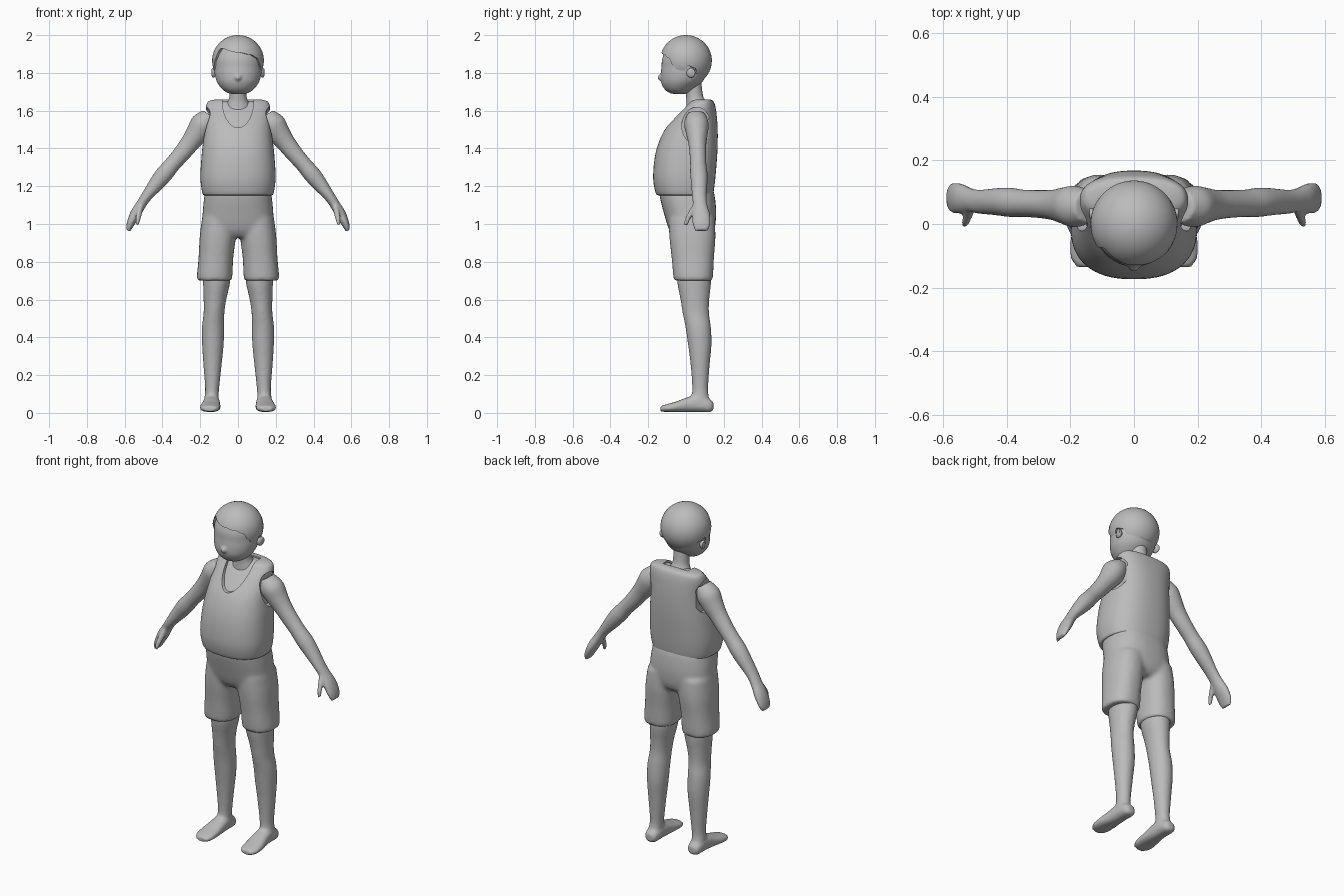
import bpy, bmesh, math
from mathutils import Vector

if "Cube" in bpy.data.objects:
    bpy.data.objects.remove(bpy.data.objects["Cube"])

grey = bpy.data.materials.new("plain grey")
grey.diffuse_color = (0.5, 0.5, 0.5, 1)
grey.use_nodes = True
grey.node_tree.nodes["Principled BSDF"].inputs["Base Color"].default_value = grey.diffuse_color


def smooth_rings(rings, n=4):
    """Catmull-Rom interpolation between cross-sections."""
    out = []
    for i in range(len(rings) - 1):
        p = [Vector(rings[max(0, min(len(rings) - 1, i + k))]) for k in (-1, 0, 1, 2)]
        for s in range(n):
            t = s / n
            out.append(0.5 * (2 * p[1] + (p[2] - p[0]) * t
                              + (2 * p[0] - 5 * p[1] + 4 * p[2] - p[3]) * t * t
                              + (3 * p[1] - p[0] - 3 * p[2] + p[3]) * t ** 3))
    return out + [Vector(rings[-1])]


def loft(bm, rings, u=(1, 0, 0), v=(0, 1, 0), power=2.0, sides=32):
    """Closed tube through rings (x, y, z, radius along u, radius along v)."""
    u, v, loops, e = Vector(u), Vector(v), [], 2 / power
    for r in smooth_rings(rings):
        c, loop = Vector(r[:3]), []
        for k in range(sides):
            a = math.tau * k / sides
            ca, sa = math.cos(a), math.sin(a)
            loop.append(bm.verts.new(c + u * r[3] * math.copysign(abs(ca) ** e, ca)
                                     + v * r[4] * math.copysign(abs(sa) ** e, sa)))
        loops.append(loop)
    for a, b in zip(loops, loops[1:]):
        for k in range(sides):
            j = (k + 1) % sides
            bm.faces.new((a[k], a[j], b[j], b[k]))
    bm.faces.new(loops[0][::-1])
    bm.faces.new(loops[-1])


def finish(name, bm, voxel=0, mirror=False, smooth=6):
    bmesh.ops.recalc_face_normals(bm, faces=bm.faces)
    me = bpy.data.meshes.new(name)
    bm.to_mesh(me)
    bm.free()
    ob = bpy.data.objects.new(name, me)
    bpy.context.collection.objects.link(ob)
    me.materials.append(grey)
    if voxel:
        m = ob.modifiers.new("blend", 'REMESH')
        m.mode, m.voxel_size, m.use_smooth_shade = 'VOXEL', voxel, True
        m = ob.modifiers.new("soften", 'SMOOTH')
        m.iterations = smooth
    if mirror:
        ob.modifiers.new("mirror", 'MIRROR').use_mirror_merge = False
    shade(ob)
    return ob


def shade(ob):
    bpy.ops.object.select_all(action='DESELECT')
    ob.select_set(True)
    bpy.context.view_layer.objects.active = ob
    bpy.ops.object.shade_smooth_by_angle(angle=math.radians(50))


def body_rings(rows, inset=0.0):
    """Rows of (z, half width, front y, back y) to rings."""
    return [(0, (f + b) / 2, z, w - inset, (b - f) / 2 - inset) for z, w, f, b in rows]


# Vest and the chest underneath
VEST = [(1.165, .155, -.13, .12), (1.152, .178, -.148, .138), (1.17, .19, -.162, .146),
        (1.25, .199, -.174, .156), (1.38, .191, -.16, .166), (1.49, .178, -.118, .168),
        (1.57, .173, -.055, .163), (1.62, .17, -.008, .156), (1.65, .155, .022, .145),
        (1.66, .115, .05, .125)]
bm = bmesh.new()
loft(bm, body_rings(VEST), power=2.4, sides=64)
vest = finish("vest", bm)

bm = bmesh.new()
loft(bm, [(x, y, z - .008, min(a, .15), b)
          for x, y, z, a, b in body_rings(VEST[2:], .014)], power=2.4, sides=48)
finish("chest", bm)


def cut(target, name, pts, axis, lo, hi):
    """Cut a prism with the given outline out of the target."""
    bm = bmesh.new()
    place = (lambda p, d: (p[0], d, p[1])) if axis == 'y' else (lambda p, d: (d, p[0], p[1]))
    a, b = ([bm.verts.new(place(p, d)) for p in pts] for d in (lo, hi))
    bm.faces.new(a)
    bm.faces.new(b[::-1])
    for k in range(len(pts)):
        j = (k + 1) % len(pts)
        bm.faces.new((a[k], b[k], b[j], a[j]))
    cutter = finish(name, bm)
    cutter.hide_render = True
    m = target.modifiers.new("cut", 'BOOLEAN')
    m.operation, m.object = 'DIFFERENCE', cutter
    bpy.context.view_layer.objects.active = target
    bpy.ops.object.modifier_apply(modifier=m.name)
    bpy.data.objects.remove(cutter)


# Scooped neckline and armholes
scoop = [(.08 * math.sin(a) * (1 - .12 * math.cos(a)), 1.62 - .11 * math.cos(a))
         for a in (math.radians(-90 + 7.5 * k) for k in range(25))]
cut(vest, "neckline", scoop + [(.085, 1.72), (-.085, 1.72)], 'y', -.3, .1)
hole = [(.055 + .077 * math.cos(math.tau * k / 32), 1.52 + .098 * math.sin(math.tau * k / 32))
        for k in range(32)]
for s in (-1, 1):
    cut(vest, "armhole", hole, 'x', s * .148, s * .3)
shade(vest)

# Shorts: hips and two trouser legs blended
bm = bmesh.new()
loft(bm, body_rings([(.93, .12, -.06, .12), (.97, .185, -.09, .15), (1.06, .187, -.118, .16),
                     (1.15, .178, -.14, .152), (1.19, .168, -.14, .14)]), power=2.4)
for s in (-1, 1):
    loft(bm, [(s * .124, .038, .70, .088, .1), (s * .124, .038, .72, .094, .105),
              (s * .117, .036, .82, .092, .112), (s * .107, .034, .93, .096, .122),
              (s * .095, .03, 1.03, .096, .122)], power=2.3)
finish("shorts", bm, voxel=.011, smooth=5)

# Legs with bare feet
bm = bmesh.new()
loft(bm, [(.113, .04, .8, .07, .085), (.113, .043, .7, .072, .09), (.122, .047, .6, .06, .076),
          (.127, .052, .53, .055, .07), (.132, .065, .45, .059, .067),
          (.133, .073, .36, .057, .062), (.135, .075, .25, .048, .05),
          (.137, .075, .13, .037, .042), (.14, .075, .08, .038, .047), (.142, .08, .03, .04, .055)])
loft(bm, [(.14, .145, .035, .02, .02), (.14, .125, .038, .038, .034), (.14, .06, .05, .043, .046),
          (.142, 0, .042, .048, .038), (.146, -.05, .033, .054, .028),
          (.148, -.105, .025, .052, .02), (.147, -.135, .022, .034, .014)],
     v=(0, 0, 1), power=2.4)
finish("legs", bm, voxel=.009, mirror=True, smooth=3)

# Arms with mitten hands and thumbs
bm = bmesh.new()
tilt = (.83, 0, .55)
loft(bm, [(.145, .055, 1.575, .05, .05), (.185, .055, 1.53, .066, .065),
          (.22, .058, 1.475, .059, .057), (.253, .06, 1.43, .051, .048),
          (.30, .063, 1.37, .046, .044), (.348, .065, 1.315, .043, .043),
          (.39, .068, 1.265, .046, .046), (.43, .07, 1.215, .041, .043),
          (.485, .07, 1.145, .029, .038), (.515, .075, 1.10, .027, .038),
          (.545, .08, 1.05, .028, .047), (.57, .082, 1.0, .021, .047),
          (.582, .082, .965, .012, .034)], u=tilt)
loft(bm, [(.51, .06, 1.11, .016, .02), (.522, .03, 1.06, .016, .018),
          (.53, .008, 1.025, .014, .014), (.535, .0, .995, .008, .01)], u=tilt)
finish("arms", bm, voxel=.007, mirror=True, smooth=3)

# Neck
bm = bmesh.new()
loft(bm, [(0, .06, 1.60, .08, .06), (0, .055, 1.645, .056, .052),
          (0, .045, 1.68, .045, .045), (0, .035, 1.76, .045, .045)])
finish("neck", bm)

# Head and small nose
bm = bmesh.new()
loft(bm, body_rings([(1.688, .025, -.06, -.01), (1.694, .055, -.088, .015),
                     (1.715, .085, -.115, .045), (1.75, .111, -.132, .085),
                     (1.79, .123, -.134, .108), (1.83, .126, -.13, .118),
                     (1.88, .124, -.125, .118), (1.94, .095, -.095, .095),
                     (1.975, .04, -.04, .04)]))
loft(bm, [(0, -.12, 1.777, .022, .022), (0, -.14, 1.776, .016, .016),
          (0, -.15, 1.774, .006, .006)], v=(0, 0, 1), sides=16)
finish("head", bm, voxel=.007, smooth=3)

# Ears
bm = bmesh.new()
loft(bm, [(.115, .02, 1.80, .014, .02), (.13, .027, 1.80, .026, .022),
          (.14, .034, 1.803, .018, .014)], u=(0, 0, 1), sides=16)
finish("ears", bm, mirror=True)

# Hair cap with a swept fringe; the lower edge follows the heading around the head
EDGE = [(-180, 1.768), (-125, 1.775), (-112, 1.825), (-95, 1.838), (-84, 1.80), (-74, 1.795),
        (-62, 1.87), (-50, 1.93), (0, 1.908), (30, 1.897), (47, 1.88), (60, 1.84), (74, 1.795),
        (84, 1.80), (95, 1.838), (112, 1.825), (125, 1.775), (180, 1.768)]


def hairline(deg):
    for (a, za), (b, zb) in zip(EDGE, EDGE[1:]):
        if a <= deg <= b:
            t = (deg - a) / (b - a)
            return za + (zb - za) * t * t * (3 - 2 * t)


bm = bmesh.new()
N, M = 96, 14
top = bm.verts.new((0, 0, 2.0))
cols = []
for k in range(N):
    deg = -180 + 360 * k / N
    h = math.radians(deg)
    end = math.acos((hairline(deg) - 1.865) / .135)
    col = []
    for j in range(1, M + 2):
        p = end * min(j, M) / M
        r = .137 * math.sin(p) * (.84 if j > M else 1)
        col.append(bm.verts.new((r * math.sin(h), -r * math.cos(h), 1.865 + .135 * math.cos(p))))
    cols.append(col)
for k in range(N):
    a, b = cols[k], cols[(k + 1) % N]
    bm.faces.new((top, a[0], b[0]))
    for j in range(M):
        bm.faces.new((a[j], a[j + 1], b[j + 1], b[j]))
finish("hair", bm)
